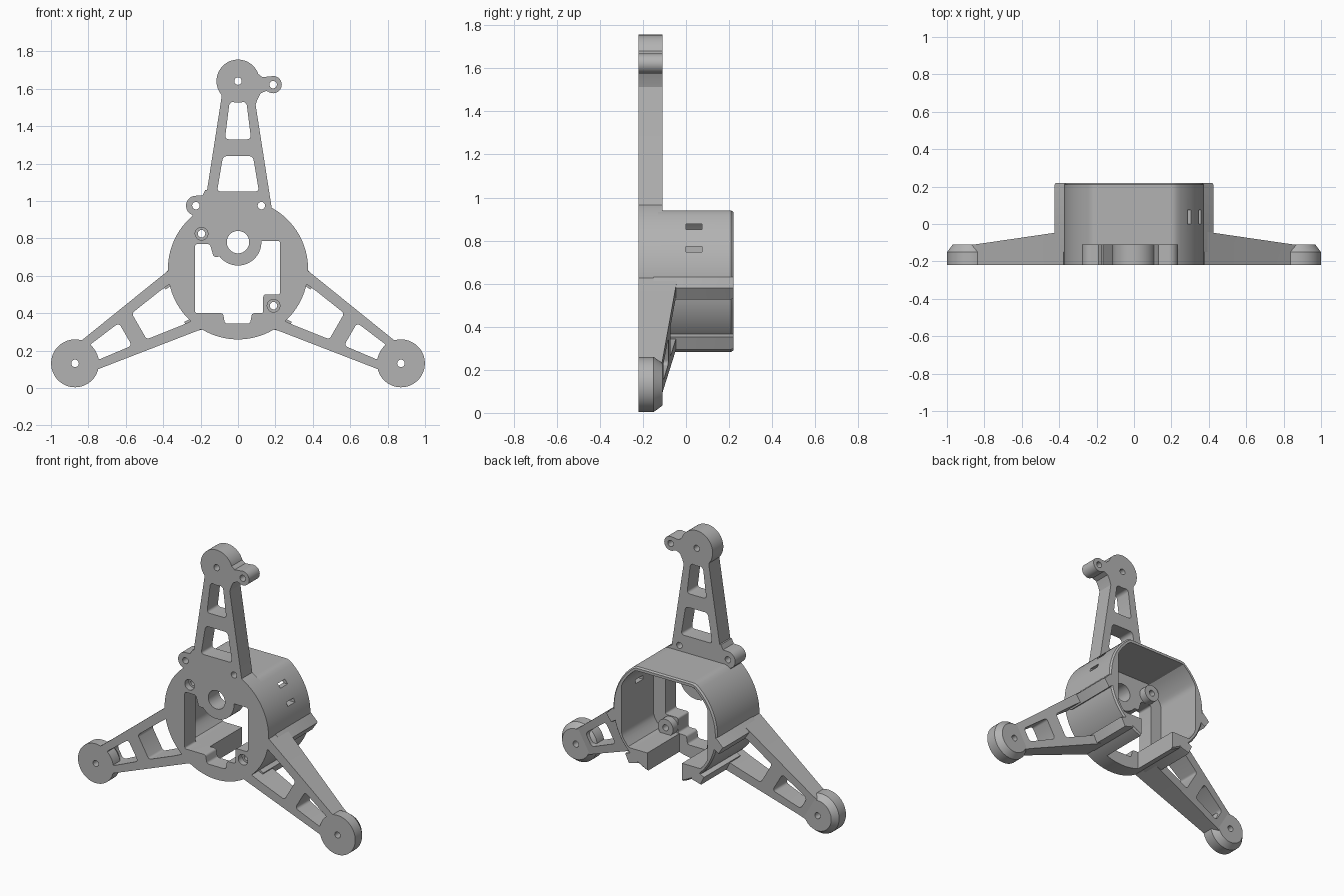
import bpy
import bmesh
from math import sin, cos, tau, radians

cube = bpy.data.objects.get("Cube")
if cube:
    bpy.data.objects.remove(cube, do_unlink=True)

HUB_Z = 0.635          # height of the hub axis
HUB_R = 0.375
FRONT, PLATE = -0.22, -0.11
BACK = 0.22
ARM_L = 1.006          # hub axis to pad centre

grey = bpy.data.materials.new("plain grey")
grey.use_nodes = True
grey.diffuse_color = (0.45, 0.45, 0.45, 1)
grey.node_tree.nodes["Principled BSDF"].inputs["Base Color"].default_value = grey.diffuse_color


def circle(x, z, r, n=40):
    return [(x + r * cos(tau * i / n), z + r * sin(tau * i / n)) for i in range(n)]


def clipped(r, half_x, low, high):
    """Hub circle with flats at the sides, bottom and top."""
    return [(max(-half_x, min(half_x, x)), max(low, min(high, z)))
            for x, z in circle(0, HUB_Z, r, 96)]


def mirrored(half):
    """Close an outline from its right half."""
    return half + [(-x, z) for x, z in reversed(half)]


def rounded(points, r):
    """Round the corners of an outline."""
    bm = bmesh.new()
    bm.faces.new([bm.verts.new((x, 0, z)) for x, z in points])
    bmesh.ops.bevel(bm, geom=bm.verts[:], offset=r, segments=4, profile=0.5, affect='VERTICES')
    bm.faces.ensure_lookup_table()
    out = [(v.co.x, v.co.z) for v in bm.faces[0].verts]
    bm.free()
    return out


def prism(name, points, sections, arm=None, slope=None):
    """Stack an outline along y; sections are (y, scale). With arm set, the
    outline is in the frame of an arm pointing up, then turned by that angle."""
    if arm is None:
        points = [(x, z - HUB_Z) for x, z in points]
    a = radians(arm or 0)
    mx = sum(p[0] for p in points) / len(points)
    mz = sum(p[1] for p in points) / len(points)
    bm = bmesh.new()
    rings = []
    for i, (y, s) in enumerate(sections):
        ring = []
        for px, pz in points:
            x, z = mx + (px - mx) * s, mz + (pz - mz) * s
            depth = slope(z) if slope and i else y
            ring.append(bm.verts.new((x * cos(a) + z * sin(a), depth,
                                      HUB_Z - x * sin(a) + z * cos(a))))
        rings.append(ring)
    n = len(points)
    for lo, hi in zip(rings, rings[1:]):
        for i in range(n):
            bm.faces.new((lo[i], lo[(i + 1) % n], hi[(i + 1) % n], hi[i]))
    bm.faces.new(rings[0])
    bm.faces.new(rings[-1])
    bmesh.ops.recalc_face_normals(bm, faces=bm.faces[:])
    mesh = bpy.data.meshes.new(name)
    bm.to_mesh(mesh)
    bm.free()
    mesh.materials.append(grey)
    ob = bpy.data.objects.new(name, mesh)
    bpy.context.collection.objects.link(ob)
    return ob


def plate(name, points, arm=None):
    return prism(name, points, [(FRONT, 1), (PLATE, 1)], arm)


def cutter(points, y0=-0.5, y1=0.5, arm=None):
    ob = prism("cutter", points, [(y0, 1), (y1, 1)], arm)
    ob.hide_render = True
    return ob


def box(x0, x1, z0, z1):
    return [(x0, z0), (x1, z0), (x1, z1), (x0, z1)]


def cut(targets, cutters):
    for ob in targets:
        bpy.context.view_layer.objects.active = ob
        for c in cutters:
            mod = ob.modifiers.new("cut", 'BOOLEAN')
            mod.operation, mod.solver, mod.object = 'DIFFERENCE', 'EXACT', c
            bpy.ops.object.modifier_apply(modifier=mod.name)
    for c in cutters:
        bpy.data.objects.remove(c, do_unlink=True)


# Motor housing: open-backed shell with a flat top and a gap underneath
housing = prism("housing_shell", clipped(HUB_R, 1, 0, 0.94),
                [(PLATE - 0.02, 1), (0.21, 1), (BACK, 0.975)])
cut([housing], [cutter(clipped(0.35, 0.31, 0.40, 0.915)),
                cutter(box(-0.125, 0.125, 0.2, 0.45)),
                cutter(box(0.22, 0.5, 0.852, 0.878), 0, 0.075),
                cutter(box(0.22, 0.5, 0.747, 0.773), 0, 0.075)])

# Front plate with its stepped opening, shaft ring and screw bosses
front = plate("front_plate", circle(0, HUB_Z, HUB_R, 96))
opening = [(-0.23, 0.40), (-0.08, 0.40), (-0.07, 0.345), (0.065, 0.345),
           (0.075, 0.40), (0.135, 0.40), (0.135, 0.50), (0.225, 0.50),
           (0.225, 0.787), (0.12, 0.787), (0.11, 0.72), (-0.13, 0.70),
           (-0.15, 0.77), (-0.23, 0.77)]
cut([front], [cutter(rounded(opening, 0.012))])
ring = plate("shaft_ring", circle(0, 0.78, 0.125, 64))
cut([front, ring], [cutter(circle(0, 0.78, 0.06))])
for side, x, z in (("upper", -0.195, 0.825), ("lower", 0.19, 0.44)):
    boss = prism(side + "_screw_boss", circle(x, z, 0.055), [(FRONT, 1), (-0.06, 1)])
    cut([front, boss], [cutter(circle(x, z, 0.02)),
                        cutter(circle(x, z, 0.034), -0.5, -0.18)])

# Three arms with windows and round end pads
outline = mirrored([(0.18, 0.33), (0.09, 0.906), (0.08, 1.0)])
outer_window = rounded(mirrored([(0.07, 0.695), (0.045, 0.895)]), 0.02)
top_window = rounded(mirrored([(0.112, 0.415), (0.08, 0.605)]), 0.02)
side_window = rounded(mirrored([(0.13, 0.2), (0.108, 0.42), (0.08, 0.61)]), 0.015)


def arm_slope(u):
    return -0.04 - 0.115 * (u - 0.33)


for name, angle in (("top", 0), ("left", 120), ("right", -120)):
    top = angle == 0
    arm = prism(name + "_arm", outline, [(FRONT, 1), (PLATE, 1)], angle,
                None if top else arm_slope)
    cut([arm], [cutter(outer_window, arm=angle),
                cutter(top_window if top else side_window, arm=angle)])
    if top:
        pad = plate("top_pad", circle(0, ARM_L, 0.115, 64), angle)
        top_arm, top_pad = arm, pad
    else:
        pad = prism(name + "_pad", circle(0, ARM_L, 0.128, 64),
                    [(FRONT, 1), (-0.15, 1), (PLATE, 0.77)], angle)
        # Ribs running from the arm rails up the housing
        for s in (-1, 1):
            rib = [(0.105, 0.325), (0.10, 0.39), (0.165, 0.395), (0.185, 0.32)]
            prism(name + "_housing_rib", [(s * v, u) for v, u in rib],
                  [(-0.15, 1), (0.21, 1), (BACK, 0.9)], angle)
    cut([arm, pad], [cutter(circle(0, ARM_L, 0.02, 24), arm=angle)])

# Small ear beside the top pad
ear = plate("ear", circle(0.188, 1.622, 0.046))
neck = plate("ear_neck", [(0.06, 1.70), (0.105, 1.682), (0.13, 1.662), (0.188, 1.668),
                          (0.188, 1.576), (0.15, 1.588), (0.12, 1.575),
                          (0.103, 1.54), (0.09, 1.50), (0.05, 1.56)])
cut([ear, neck], [cutter(circle(0, HUB_Z + ARM_L, 0.02, 24)),
                  cutter(circle(0.188, 1.622, 0.02, 24))])

# Mounting lug and holes above the hub
lug = plate("mounting_lug", circle(-0.225, 0.975, 0.053))
web = plate("lug_web", [(-0.225, 1.028), (-0.19, 1.03), (-0.175, 1.06), (-0.15, 1.06),
                        (-0.15, 0.92), (-0.245, 0.915)])
cut([front, top_arm, lug, web], [cutter(circle(x, 0.975, 0.02, 24)) for x in (-0.225, 0.125)])

# Smooth the curved walls and keep the edges crisp
for ob in bpy.context.scene.objects:
    ob.select_set(ob.type == 'MESH')
bpy.ops.object.shade_smooth_by_angle(angle=radians(30))
